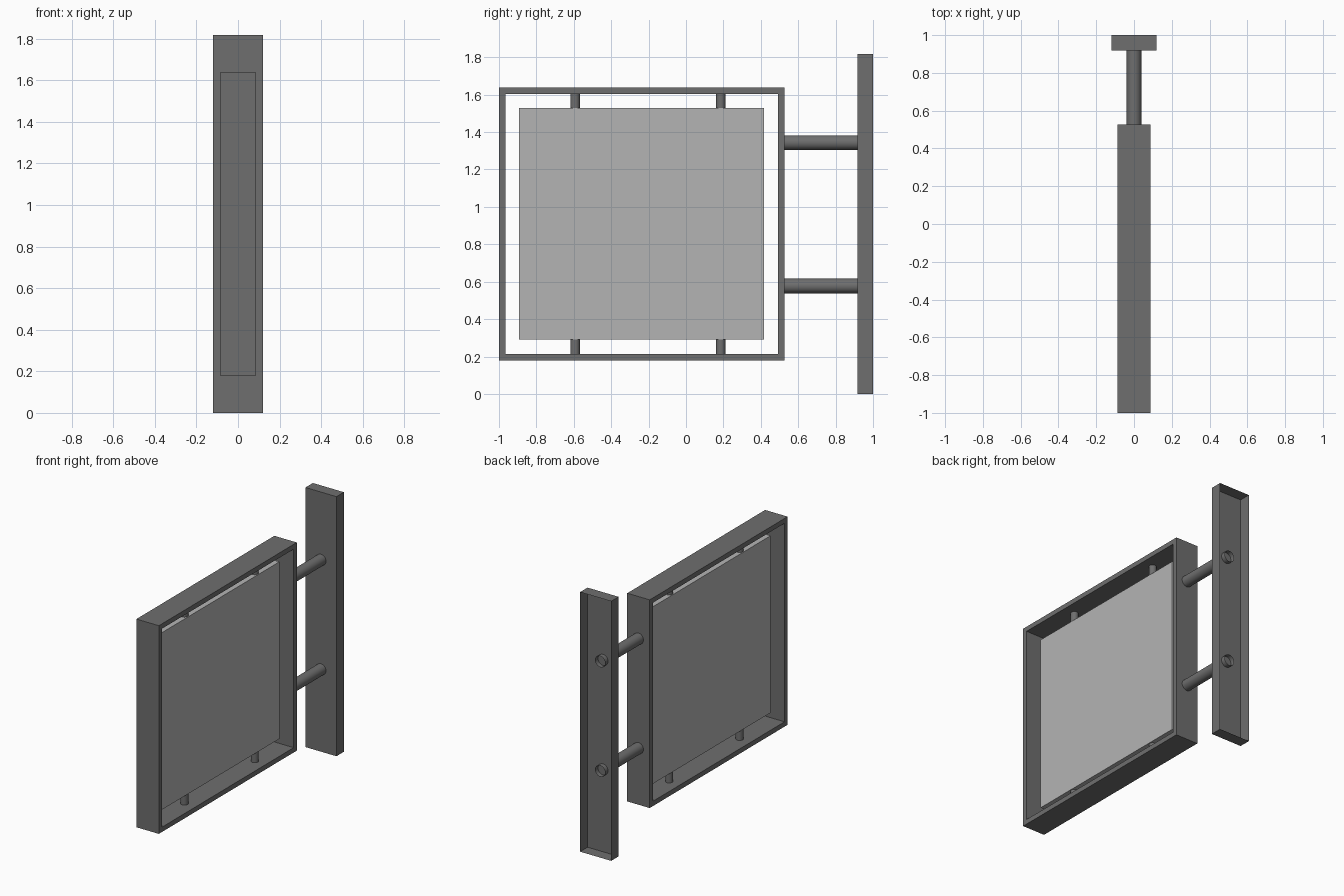
import bpy
import bmesh
from mathutils import Matrix, Vector

cube = bpy.data.objects.get("Cube")
if cube:
    bpy.data.objects.remove(cube, do_unlink=True)


def material(name, value):
    mat = bpy.data.materials.new(name)
    mat.use_nodes = True
    colour = (value, value, value, 1)
    mat.diffuse_color = colour
    mat.node_tree.nodes["Principled BSDF"].inputs["Base Color"].default_value = colour
    return mat


DARK = material("dark grey metal", 0.157)
LIGHT = material("light grey panel", 0.455)


def finish(bm, name, mat):
    mesh = bpy.data.meshes.new(name)
    bm.to_mesh(mesh)
    bm.free()
    mesh.materials.append(mat)
    obj = bpy.data.objects.new(name, mesh)
    bpy.context.collection.objects.link(obj)


def box(name, half_x, y, z, mat, open_back=False):
    """Box centred on x = 0, spanning the given y and z ranges."""
    bm = bmesh.new()
    size = Vector((2 * half_x, y[1] - y[0], z[1] - z[0]))
    centre = Vector((0, sum(y) / 2, sum(z) / 2))
    bmesh.ops.create_cube(bm, size=1, matrix=Matrix.LocRotScale(centre, None, size))
    if open_back:
        bm.normal_update()
        back = [f for f in bm.faces if f.normal.y > 0.9]
        bmesh.ops.delete(bm, geom=back, context='FACES_ONLY')
    finish(bm, name, mat)


def tube(name, start, end, radius):
    """Open round tube between two points."""
    start, end = Vector(start), Vector(end)
    axis = end - start
    turn = axis.to_track_quat('Z', 'Y')
    bm = bmesh.new()
    bmesh.ops.create_cone(bm, cap_ends=False, segments=32, radius1=radius, radius2=radius,
                          depth=axis.length, matrix=Matrix.LocRotScale((start + end) / 2, turn, None))
    for face in bm.faces:
        face.smooth = True
    finish(bm, name, DARK)


def rectangular_frame(name, half_x, y, z, wall):
    """Rectangular ring: the outline and its inset, bridged and extruded along x."""
    bm = bmesh.new()
    rings = []
    for inset in (0, wall):
        y0, y1, z0, z1 = y[0] + inset, y[1] - inset, z[0] + inset, z[1] - inset
        rings.append([bm.verts.new((-half_x, *p)) for p in ((y0, z0), (y1, z0), (y1, z1), (y0, z1))])
    outer, inner = rings
    faces = []
    for i in range(4):
        j = (i + 1) % 4
        faces.append(bm.faces.new((outer[i], outer[j], inner[j], inner[i])))
    result = bmesh.ops.extrude_face_region(bm, geom=faces, use_keep_orig=True)
    moved = [v for v in result["geom"] if isinstance(v, bmesh.types.BMVert)]
    bmesh.ops.translate(bm, verts=moved, vec=(2 * half_x, 0, 0))
    bmesh.ops.recalc_face_normals(bm, faces=bm.faces)
    finish(bm, name, DARK)


# Wall mount, hollow and open at the back
box("wall_plate", 0.12, (0.918, 1.0), (0, 1.818), DARK, open_back=True)

# Sign surround and the panel hung inside it
rectangular_frame("sign_frame", 0.087, (-1.0, 0.526), (0.18, 1.638), 0.034)
box("sign_panel", 0.03, (-0.893, 0.416), (0.29, 1.53), LIGHT)

# Arms reaching from the frame through the wall plate
for label, z in (("lower", 0.577), ("upper", 1.344)):
    tube(label + "_arm", (0, 0.515, z), (0, 0.95, z), 0.039)

# Short pins holding the panel at top and bottom
for side, y in (("front", -0.593), ("rear", 0.186)):
    tube(side + "_lower_pin", (0, y, 0.21), (0, y, 0.295), 0.025)
    tube(side + "_upper_pin", (0, y, 1.525), (0, y, 1.608), 0.025)
